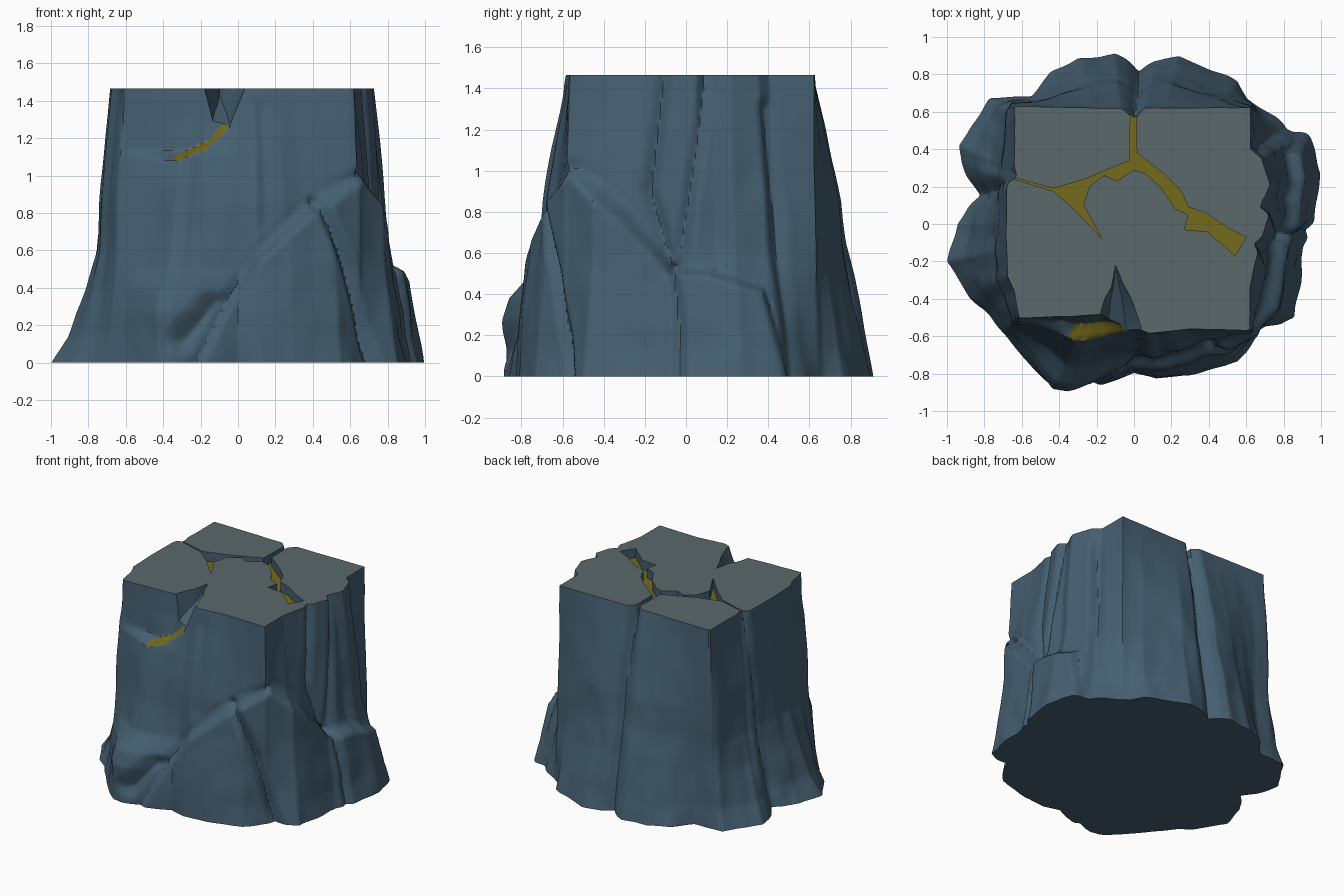
import bpy, bmesh, math
from mathutils import Vector, noise
from mathutils.geometry import intersect_point_line

cube = bpy.data.objects.get("Cube")
if cube:
    bpy.data.objects.remove(cube, do_unlink=True)

HEIGHT, COLUMNS, ROWS = 1.465, 400, 84


def material(name, colour):
    mat = bpy.data.materials.new(name)
    mat.use_nodes = True
    mat.diffuse_color = (*colour, 1)
    bsdf = mat.node_tree.nodes["Principled BSDF"]
    bsdf.inputs["Base Color"].default_value = (*colour, 1)
    bsdf.inputs["Roughness"].default_value = 0.9
    return mat


ROCK, TOP, MOSS = range(3)
MATERIALS = [material("slate blue rock", (0.06, 0.115, 0.165)),
             material("grey top", (0.102, 0.14, 0.145)),
             material("ochre crack", (0.175, 0.145, 0.012))]

# Outlines of the foot and of the flat top
FOOT = [(1, .27), (.93, .5), (.74, .59), (.6, .67), (.55, .76), (.24, .89), (.02, .85),
        (-.1, .91), (-.3, .89), (-.44, .8), (-.55, .68), (-.78, .68), (-.94, .42),
        (-.92, .33), (-.85, .15), (-.95, 0), (-1, -.2), (-.88, -.4), (-.7, -.6),
        (-.44, -.89), (-.36, -.9), (-.1, -.83), (0, -.79), (.12, -.83), (.3, -.82),
        (.55, -.73), (.68, -.59), (.86, -.5), (.88, -.3), (.9, -.12), (.96, -.03)]
CROWN = [(.72, .21), (.68, .35), (.62, .4), (.62, .62), (.06, .62), (0, .58), (-.07, .62),
         (-.64, .63), (-.64, .27), (-.68, .23), (-.68, -.28), (-.64, -.36),
         (-.61, -.5), (-.16, -.48), (.08, -.58), (.3, -.56), (.62, -.57), (.62, -.35),
         (.65, -.2), (.69, -.06), (.72, .05), (.69, .13)]

# Inward taper with height: steep sides and corners, fuller back, bulging front
SIDE_TAPER = [(0, 0), (.14, .26), (.28, .4), (.4, .55), (.6, .73), (.97, .82),
              (1.2, .9), (HEIGHT, 1)]
BACK_TAPER = [(0, 0), (.2, .13), (.4, .28), (.65, .45), (.85, .52), (1, .63),
              (1.3, .87), (HEIGHT, 1)]
FRONT_TAPER = [(0, .03), (.27, 0), (.38, .08), (.5, .36), (.7, .46), (.95, .55),
               (1.1, .64), (1.3, .88), (HEIGHT, 1)]

# Upper edge of the lower boulders, and lower edge of the recess at the front (degrees, z)
SEAM = [(-105, 0), (-94, .35), (-82, .58), (-63, .8), (-40, 1.02), (-22, .8),
        (-4, .53), (8, .52), (25, .43), (30, 0)]
RECESS = [(-148, 1.5), (-139, 1.13), (-119, 1.1), (-107, 1.16), (-95, 1.28), (-90, 1.5)]

# Clefts: width, depth and path in degrees and height
CLEFTS = [
    (.05, .035, SEAM),
    (.05, .05, [(-57, .85), (-47, .5), (-38, 0)]),
    (.04, .04, [(-4, .53), (-2, .25), (-2, 0)]),
    (.06, .035, [(-9, 1.5), (-14, .9), (-5, .53)]),
    (.06, .035, [(8, 1.5), (4, 1.1), (-3, .53)]),
    (.07, .03, [(30, 1.3), (32, .8), (32, 0)]),
    (.07, .03, [(90, 1.5), (88, .8), (88, 0)]),
    (.07, .03, [(159, 1.5), (164, .8), (169, 0)]),
    (.09, .06, [(-109, .12), (-99, .32)]),
    (.1, .015, [(-78, 1.35), (-78, .75)]),
]
MOSS_PATH = [(-119, 1.1), (-107, 1.16), (-96, 1.27)]


def interpolate(points, x):
    if x <= points[0][0]:
        return points[0][1]
    for (x0, y0), (x1, y1) in zip(points, points[1:]):
        if x <= x1:
            return y0 + (y1 - y0) * (x - x0) / (x1 - x0)
    return points[-1][1]


def reach(outline, angle):
    """Distance from the centre to the outline in one direction."""
    dx, dy = math.cos(angle), math.sin(angle)
    best = 0
    for (ax, ay), (bx, by) in zip(outline, outline[1:] + outline[:1]):
        ex, ey = bx - ax, by - ay
        det = ex * dy - ey * dx
        if abs(det) > 1e-9:
            along = (ay * dx - ax * dy) / det
            far = (ex * ay - ey * ax) / det
            if -1e-6 <= along <= 1 + 1e-6:
                best = max(best, far)
    return best


def flat(degrees, z):
    return Vector((degrees * .013, z, 0))


def path_distance(path, point):
    best = 9
    for a, b in zip(path, path[1:]):
        a, b = flat(*a), flat(*b)
        near, t = intersect_point_line(point, a, b)
        near = a if t < 0 else b if t > 1 else near
        best = min(best, (point - near).length)
    return best


def below(path, degrees, z, blend):
    """1 under the path, 0 above it, with a short blend across it."""
    gap = path_distance(path, flat(degrees, z))
    side = math.copysign(gap, interpolate(path, degrees) - z - 1e-4)
    return min(1, max(0, .5 + side / blend))


def mix(a, b, t):
    return a + (b - a) * t


def surface_point(degrees, z, foot, crown):
    angle = math.radians(degrees)
    side = (1 - math.sin(angle) ** 4) * (.9 - .1 * math.cos(angle))
    front = max(0, math.cos(angle + math.radians(110))) ** 10
    taper = mix(interpolate(BACK_TAPER, z), interpolate(SIDE_TAPER, z), side)
    taper = mix(taper, interpolate(FRONT_TAPER, z), front)
    # Lower boulders stand out, the front recess steps back
    taper *= 1 - .5 * below(SEAM, degrees, z, .07)
    taper = mix(1, taper, mix(.35, 1, below(RECESS, degrees, z, .04)))
    radius = mix(foot, crown, taper)
    here = flat(degrees, z)
    for width, depth, path in CLEFTS:
        gap = path_distance(path, here)
        if gap < width:
            radius -= depth * (1 - gap / width) ** 1.5
    p = Vector((math.cos(angle) * radius, math.sin(angle) * radius, z))
    rough = noise.noise(Vector((p.x * 3, p.y * 3, z * 1.6))) * .025
    rough += noise.noise(Vector((p.x * 8, p.y * 8, z * 4))) * .012
    radius += rough * (1 - .7 * z / HEIGHT)
    return Vector((math.cos(angle) * radius, math.sin(angle) * radius, z))


def make_object(name, bm):
    bmesh.ops.recalc_face_normals(bm, faces=bm.faces)
    mesh = bpy.data.meshes.new(name)
    bm.to_mesh(mesh)
    bm.free()
    for mat in MATERIALS:
        mesh.materials.append(mat)
    obj = bpy.data.objects.new(name, mesh)
    bpy.context.collection.objects.link(obj)
    return obj


def make_rock():
    bm = bmesh.new()
    columns = []
    for i in range(COLUMNS):
        degrees = -180 + 360 * i / COLUMNS
        foot, crown = (reach(o, math.radians(degrees)) for o in (FOOT, CROWN))
        columns.append([bm.verts.new(surface_point(degrees, HEIGHT * j / ROWS, foot, crown))
                        for j in range(ROWS + 1)])
    for i in range(COLUMNS):
        a, b = columns[i], columns[(i + 1) % COLUMNS]
        for j in range(ROWS):
            face = bm.faces.new((a[j], b[j], b[j + 1], a[j + 1]))
            middle = flat(-180 + 360 * (i + .5) / COLUMNS, HEIGHT * (j + .5) / ROWS)
            if path_distance(MOSS_PATH, middle) < .024:
                face.material_index = MOSS
    bm.faces.new([c[0] for c in reversed(columns)])
    bm.faces.new([c[-1] for c in columns]).material_index = TOP
    return make_object("rock_stump", bm)


def carve(rock, name, outline, floor, floor_material, middle=0, pinch=0):
    """Cut a pit with the given plan and floor height, its floor pinched towards x = middle."""
    bm = bmesh.new()
    low = [bm.verts.new((mix(x, middle, pinch), y, floor(y))) for x, y in outline]
    high = [bm.verts.new((x, y, HEIGHT + .01)) for x, y in outline]
    bm.faces.new(low).material_index = floor_material
    bm.faces.new(high)
    for i in range(len(low)):
        k = (i + 1) % len(low)
        bm.faces.new((low[i], low[k], high[k], high[i]))
    cutter = make_object(name, bm)
    cut = rock.modifiers.new(name, "BOOLEAN")
    cut.operation, cut.solver, cut.object = "DIFFERENCE", "EXACT", cutter
    bpy.ops.object.modifier_apply(modifier=cut.name)
    bpy.data.objects.remove(cutter, do_unlink=True)


rock = make_rock()
bpy.context.view_layer.objects.active = rock
rock.select_set(True)

# Branching crack across the top, then the sloping notch in the front edge
CRACK = [(-.75, .262), (-.62, .242), (-.43, .19), (-.26, .24), (-.12, .3), (-.025, .34),
         (-.015, .75), (.01, .75), (.015, .38), (.08, .33), (.17, .26), (.25, .18),
         (.29, .09), (.38, .06), (.5, -.02), (.6, -.07), (.54, -.17), (.45, -.09),
         (.39, -.04), (.27, -.03), (.29, .05), (.22, .08), (.14, .2), (.06, .27),
         (0, .29), (-.09, .23), (-.16, .26), (-.24, .2), (-.27, .1), (-.17, -.08),
         (-.32, .08), (-.43, .175), (-.62, .234), (-.75, .254)]
carve(rock, "crack_cutter", CRACK, lambda y: HEIGHT - .07, MOSS)
NOTCH = [(-.1, -.22), (-.06, -.31), (-.01, -.4), (.04, -.54), (.05, -.75), (-.22, -.75),
         (-.18, -.47), (-.16, -.4), (-.12, -.33)]
carve(rock, "notch_cutter", NOTCH, lambda y: HEIGHT - .03 + .5 * (y + .22), ROCK, -.1, .6)

bpy.ops.object.shade_smooth_by_angle(angle=math.radians(42))
